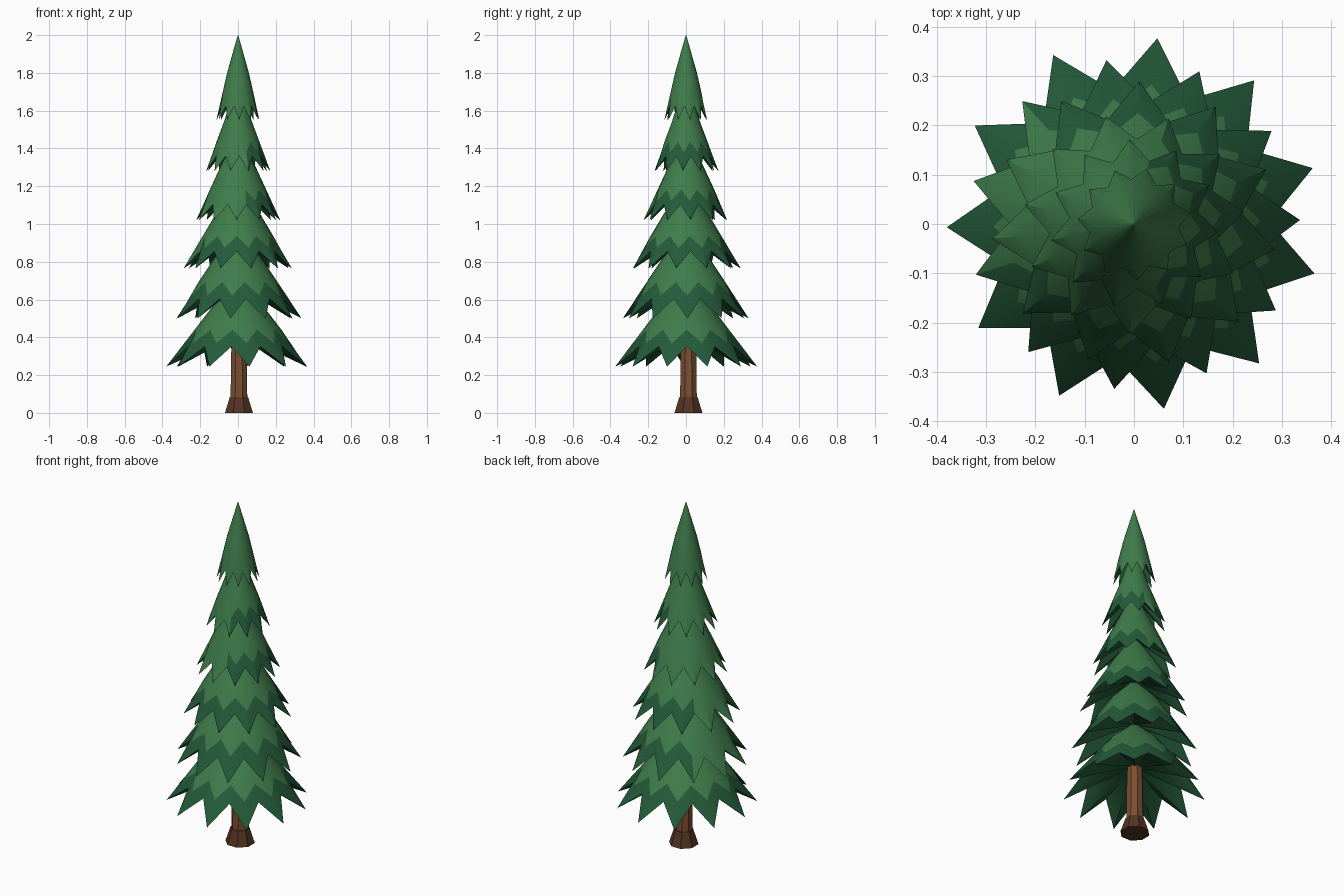
import bpy
import bmesh
from math import cos, sin, pi, radians

cube = bpy.data.objects.get("Cube")
if cube:
    bpy.data.objects.remove(cube, do_unlink=True)


def material(name, rgb):
    mat = bpy.data.materials.new(name)
    mat.use_nodes = True
    colour = (*rgb, 1)
    mat.diffuse_color = colour
    bsdf = mat.node_tree.nodes["Principled BSDF"]
    bsdf.inputs["Base Color"].default_value = colour
    bsdf.inputs["Roughness"].default_value = 0.9
    return mat


light_green = material("light green", (0.05, 0.205, 0.07))
dark_green = material("dark green", (0.018, 0.105, 0.043))
bark = material("bark brown", (0.2, 0.08, 0.03))
root_brown = material("root brown", (0.09, 0.034, 0.016))


def finish(bm, name, mats, angle):
    bmesh.ops.recalc_face_normals(bm, faces=bm.faces)
    mesh = bpy.data.meshes.new(name)
    bm.to_mesh(mesh)
    bm.free()
    for mat in mats:
        mesh.materials.append(mat)
    obj = bpy.data.objects.new(name, mesh)
    bpy.context.collection.objects.link(obj)
    bpy.ops.object.select_all(action="DESELECT")
    obj.select_set(True)
    bpy.context.view_layer.objects.active = obj
    bpy.ops.object.shade_smooth_by_angle(angle=radians(angle))
    return obj


def ring(bm, points):
    """Ring of vertices from (radius, height, angle) triples."""
    return [bm.verts.new((r * cos(a), r * sin(a), z)) for r, z, a in points]


def bridge(bm, upper, lower):
    n = len(upper)
    return [bm.faces.new((upper[i], lower[i], lower[(i + 1) % n], upper[(i + 1) % n]))
            for i in range(n)]


TEETH = 11


def branch_tier(name, phase, top, neck, tip, tipped):
    """Skirt of pointed branches; tipped(x, y) says where the dark tips show."""
    bm = bmesh.new()
    angles = [radians(phase) + i * pi / TEETH for i in range(2 * TEETH)]

    def slope(t_tip, t_valley, drop=0):
        points = []
        for i, a in enumerate(angles):
            t = t_valley if i % 2 else t_tip
            r = neck[0] + t * (tip[0] - neck[0])
            z = neck[1] + t * (tip[1] - neck[1])
            points.append((r, z - (drop if i % 2 else 0), a))
        return ring(bm, points)

    crown = ring(bm, [(*top, a) for a in angles])
    shoulder = slope(0, 0)
    band = slope(0.62, 0.4)
    rim = slope(1, 0.58, 0.03)
    hub = ring(bm, [(0.03, tip[1] + 0.16, a) for a in angles])

    bm.faces.new(crown)
    bridge(bm, crown, shoulder)
    bridge(bm, shoulder, band)
    for face in bridge(bm, band, rim):
        c = face.calc_center_median()
        face.material_index = int(tipped(c.x / tip[0], c.y / tip[0]))
    # Pleated underside
    for face in bridge(bm, rim, hub):
        face.material_index = 1
    bm.faces.new(hub).material_index = 1
    return finish(bm, name, [light_green, dark_green], 40)


# Branch tiers from bottom to top
everywhere = lambda x, y: True
mostly = lambda x, y: x > -0.55 or y < -0.25
left_side = lambda x, y: x > 0.25
nowhere = lambda x, y: False
tiers = [
    ("bottom_branches", 181, (0.03, 0.66), (0.13, 0.57), (0.38, 0.245), everywhere),
    ("lower_branches", 165, (0.03, 0.92), (0.125, 0.82), (0.337, 0.5), mostly),
    ("lower_middle_branches", 186, (0.03, 1.18), (0.12, 1.05), (0.29, 0.765), mostly),
    ("upper_middle_branches", 170, (0.03, 1.43), (0.1, 1.29), (0.225, 1.02), left_side),
    ("upper_branches", 191, (0.03, 1.68), (0.075, 1.54), (0.172, 1.28), left_side),
    ("top_branches", 175, (0.002, 1.998), (0.058, 1.8), (0.115, 1.55), nowhere),
]
for tier in tiers:
    branch_tier(*tier)


# Trunk and flared root
def column(name, mat, profile):
    bm = bmesh.new()
    sides = 8
    rings = [ring(bm, [(r, z, (i + 0.5) * 2 * pi / sides) for i in range(sides)])
             for r, z in profile]
    for lower, upper in zip(rings, rings[1:]):
        bridge(bm, upper, lower)
    bm.faces.new(rings[0])
    bm.faces.new(rings[-1])
    obj = finish(bm, name, [mat], 30)
    obj.location = (0.005, 0.013, 0)


column("trunk", bark, [(0.048, 0.07), (0.045, 0.3), (0.038, 0.5)])
column("root_flare", root_brown, [(0.08, 0), (0.052, 0.085)])
